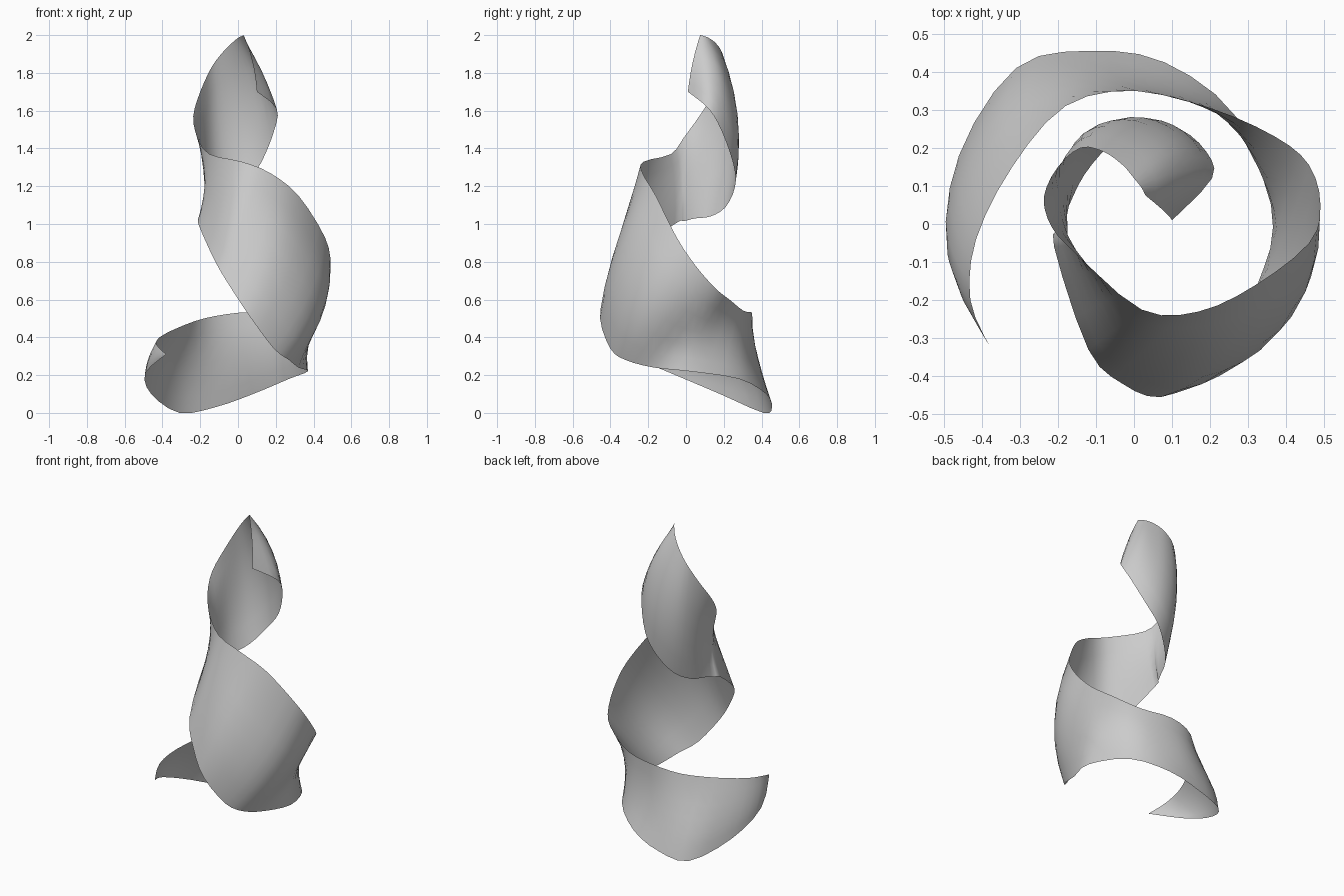
import bpy, bmesh
from mathutils import Vector

if "Cube" in bpy.data.objects:
    bpy.data.objects.remove(bpy.data.objects["Cube"])

# Stations along the spiral: lower edge xyz, upper edge xyz
EDGES = [
    (-.38, -.32, .31, -.38, -.32, .31),
    (-.49, -.08, .21, -.43, -.20, .36),
    (-.46, .18, .10, -.415, -.04, .40),
    (-.31, .41, .00, -.32, .15, .45),
    (-.12, .455, .03, -.18, .31, .50),
    (.08, .425, .10, .00, .35, .53),
    (.27, .28, .18, .20, .305, .54),
    (.37, .02, .22, .37, .23, .60),
    (.32, -.17, .24, .46, .155, .66),
    (.27, -.32, .28, .49, .05, .78),
    (.19, -.40, .34, .46, -.05, .93),
    (.07, -.455, .50, .32, -.16, 1.15),
    (-.03, -.42, .65, .17, -.23, 1.27),
    (-.12, -.33, .80, .02, -.225, 1.33),
    (-.21, -.06, 1.0, -.15, -.08, 1.37),
    (-.195, -.01, 1.015, -.215, -.01, 1.46),
    (-.17, .05, 1.03, -.237, .07, 1.57),
    (-.13, .13, 1.04, -.20, .15, 1.70),
    (-.06, .21, 1.09, -.14, .20, 1.83),
    (.03, .26, 1.20, -.08, .19, 1.91),
    (.12, .25, 1.32, -.03, .155, 1.96),
    (.19, .19, 1.49, .00, .12, 1.985),
    (.205, .12, 1.61, .02, .095, 1.995),
    (.10, .01, 1.70, .03, .075, 2.0),
]
# Outward bulge of the cross-section at each station
BULGE = [0, .01, .025, .035, 0, -.025, -.01, -.02, .015, .065, .08, .06, .02,
         0, -.02, -.03, -.02, .015, .045, .05, .05, .045, .015, .015]
STEPS, ACROSS = 3, 6
STATIONS = [e + (b,) for e, b in zip(EDGES, BULGE)]


def spline(i, t):
    """Catmull-Rom value for every column of the stations at once."""
    n = len(STATIONS) - 1
    rows = [STATIONS[min(max(k, 0), n)] for k in (i - 1, i, i + 1, i + 2)]
    return [0.5 * (2 * b + (c - a) * t + (2 * a - 5 * b + 4 * c - d) * t * t
                   + (3 * b - a - 3 * c + d) * t ** 3) for a, b, c, d in zip(*rows)]


samples = [spline(i, s / STEPS) for i in range(len(STATIONS) - 1) for s in range(STEPS)]
samples.append(list(STATIONS[-1]))
lower = [Vector(s[:3]) for s in samples]
upper = [Vector(s[3:6]) for s in samples]

# Ribbon skin: curved rungs between the two edges
bm = bmesh.new()
rungs = []
for k, s in enumerate(samples):
    a, b = max(k - 1, 0), min(k + 1, len(samples) - 1)
    along = lower[b] + upper[b] - lower[a] - upper[a]
    outward = (upper[k] - lower[k]).cross(along).normalized()
    rungs.append([bm.verts.new(lower[k].lerp(upper[k], v) + outward * s[6] * 4 * v * (1 - v))
                  for v in (j / ACROSS for j in range(ACROSS + 1))])
for p, q in zip(rungs, rungs[1:]):
    for j in range(ACROSS):
        bm.faces.new((p[j], p[j + 1], q[j + 1], q[j]))
bmesh.ops.remove_doubles(bm, verts=bm.verts, dist=0.0005)

mesh = bpy.data.meshes.new("spiral_ribbon")
bm.to_mesh(mesh)
bm.free()
for poly in mesh.polygons:
    poly.use_smooth = True
ribbon = bpy.data.objects.new("spiral_ribbon", mesh)
bpy.context.collection.objects.link(ribbon)
